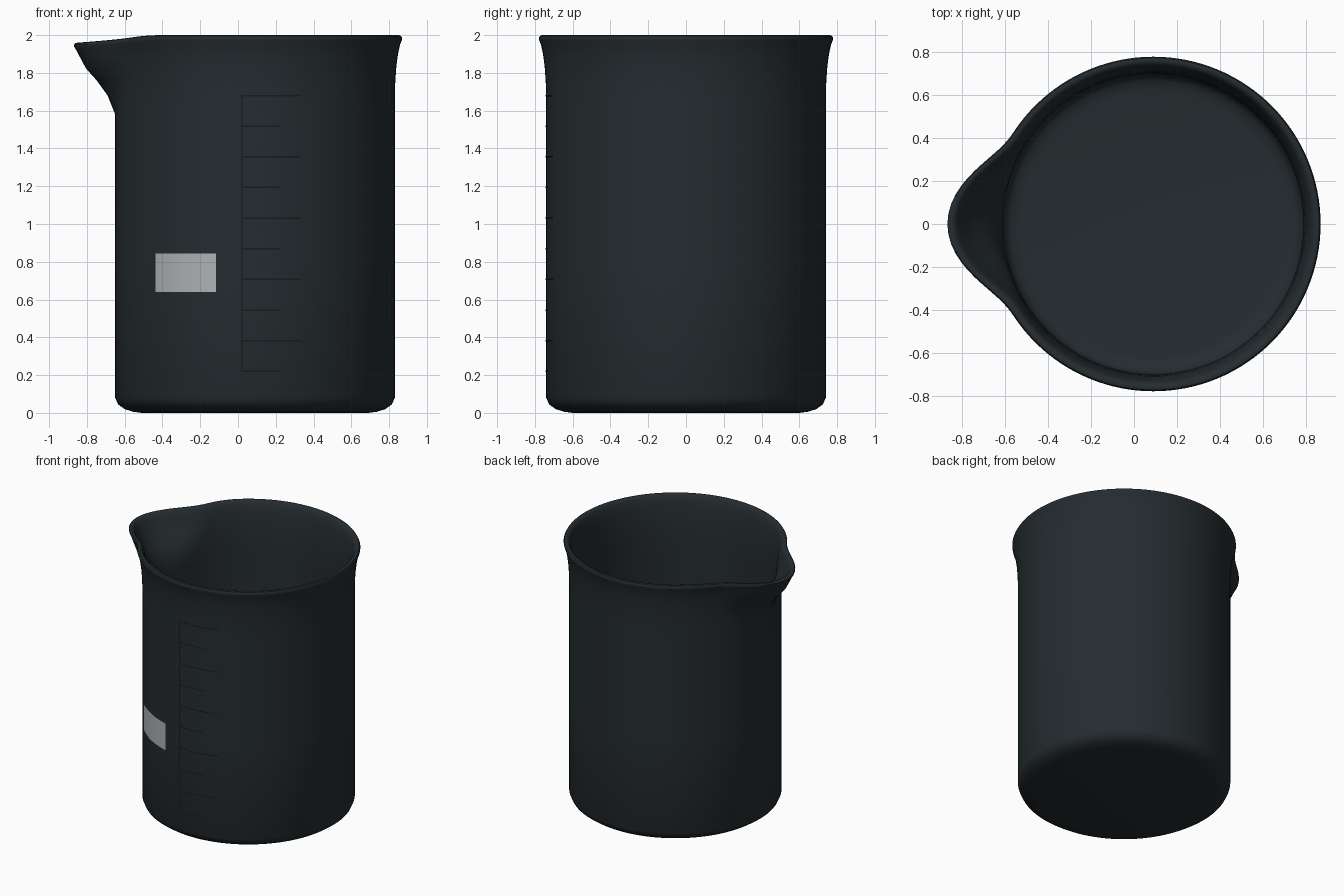
import bpy, bmesh, math

if "Cube" in bpy.data.objects:
    bpy.data.objects.remove(bpy.data.objects["Cube"])

CX, R, SEG = 0.09, 0.74, 128


def material(name, col):
    m = bpy.data.materials.new(name)
    m.diffuse_color = (*col, 1)
    m.use_nodes = True
    m.node_tree.nodes["Principled BSDF"].inputs["Base Color"].default_value = m.diffuse_color
    return m


glass_mat = material("dark_glass", (0.018, 0.025, 0.029))
ink_mat = material("ink", (0.008, 0.011, 0.013))
label_mat = material("label_grey", (0.42, 0.45, 0.45))


def finish(name, bm, mat):
    me = bpy.data.meshes.new(name)
    bm.to_mesh(me)
    bm.free()
    ob = bpy.data.objects.new(name, me)
    bpy.context.collection.objects.link(ob)
    me.materials.append(mat)
    bpy.ops.object.select_all(action='DESELECT')
    ob.select_set(True)
    bpy.context.view_layer.objects.active = ob
    bpy.ops.object.shade_smooth_by_angle(angle=math.radians(40))
    return ob


# Vessel profile, outside then inside: radius, height, spout bulge
profile = [
    (0.60, 0.0, 0), (0.645, 0.006, 0), (0.69, 0.02, 0), (0.725, 0.045, 0), (R, 0.08, 0),
    (R, 0.8, 0), (R, 1.58, 0), (0.74, 1.68, 0.04), (0.743, 1.76, 0.095), (0.748, 1.83, 0.147),
    (0.757, 1.90, 0.168), (0.768, 1.95, 0.178), (0.777, 1.972, 0.18), (0.779, 1.985, 0.18),
    (0.773, 1.996, 0.18), (0.762, 2.0, 0.18), (0.748, 1.995, 0.18), (0.738, 1.982, 0.18),
    (0.728, 1.95, 0.175), (0.718, 1.90, 0.162), (0.709, 1.83, 0.137), (0.704, 1.76, 0.085),
    (0.70, 1.68, 0.03), (0.70, 1.58, 0), (0.70, 0.8, 0), (0.70, 0.12, 0),
    (0.69, 0.085, 0), (0.665, 0.063, 0), (0.62, 0.055, 0),
]


def spout_shape(a, width):
    t = abs(a - math.pi) / math.radians(width)
    return math.cos(t * math.pi / 2) ** 2 if t < 1 else 0


bm = bmesh.new()
rings = []
for r, z, bulge in profile:
    ring = []
    width = 18 + 15 * min(1, bulge / 0.16)
    for i in range(SEG):
        a = 2 * math.pi * i / SEG
        rad = r + bulge * spout_shape(a, width)
        drop = 0.04 * spout_shape(a, 50) * max(0, (z - 1.8) / 0.2)
        ring.append(bm.verts.new((CX + rad * math.cos(a), rad * math.sin(a), z - drop)))
    rings.append(ring)
for lo, hi in zip(rings, rings[1:]):
    for i in range(SEG):
        j = (i + 1) % SEG
        bm.faces.new((lo[i], lo[j], hi[j], hi[i]))
bm.faces.new(rings[0][::-1])
bm.faces.new(rings[-1])
finish("beaker_body", bm, glass_mat)


# Curved patches printed on the front of the wall
def patch(bm, x0, x1, z0, z1, n, r=R + 0.003):
    cols = []
    a0, a1 = math.asin((x0 - CX) / r), math.asin((x1 - CX) / r)
    for i in range(n + 1):
        a = a0 + (a1 - a0) * i / n
        x, y = CX + r * math.sin(a), -r * math.cos(a)
        cols.append([bm.verts.new((x, y, z)) for z in (z0, z1)])
    for p, q in zip(cols, cols[1:]):
        bm.faces.new((p[0], q[0], q[1], p[1]))


# Graduation scale
bm = bmesh.new()
w = 0.004
patch(bm, 0.016, 0.024, 0.216, 1.684, 1)
for i in range(10):
    z = 0.22 + i * (1.68 - 0.22) / 9
    patch(bm, 0.024, 0.33 if i % 2 else 0.22, z - w, z + w, 10)
finish("graduation_scale", bm, ink_mat)

# Writing label
bm = bmesh.new()
patch(bm, -0.437, -0.116, 0.64, 0.845, 12)
finish("writing_label", bm, label_mat)
